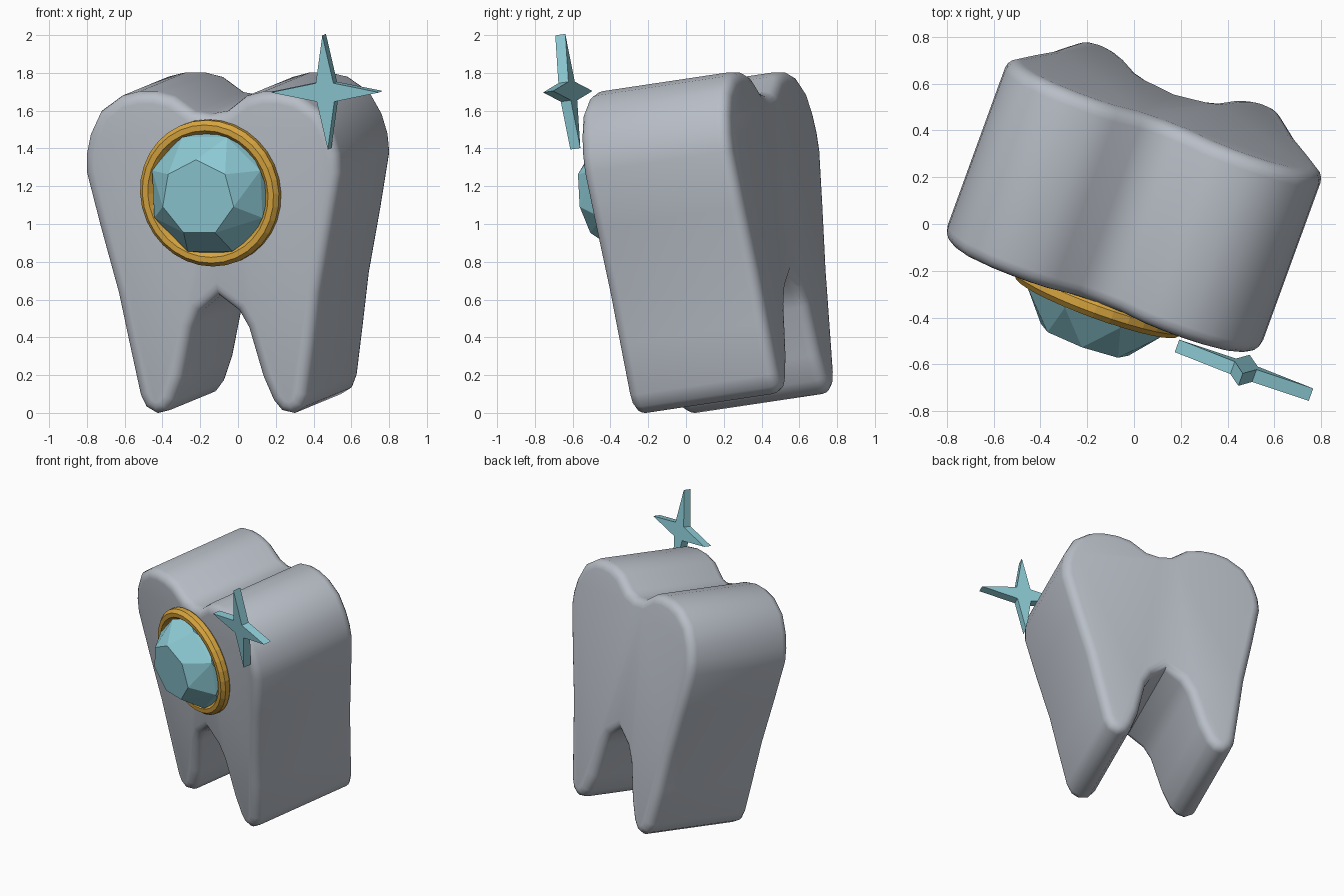
import bpy, bmesh, math
from mathutils import Matrix, Vector

cube = bpy.data.objects.get("Cube")
if cube:
    bpy.data.objects.remove(cube)

# The whole model is turned about z and leans forward
POSE = (Matrix.Translation((0.062, 0.255, 0.05))
        @ Matrix.Rotation(math.radians(-20), 4, 'Z')
        @ Matrix.Rotation(math.radians(8), 4, 'X'))
FACE = -0.42                     # depth of the tooth's front face
SETTING = Vector((0, 0, 1.188))  # centre of the jewel on that face


def material(name, color):
    m = bpy.data.materials.new(name)
    m.use_nodes = True
    m.diffuse_color = (*color, 1)
    bsdf = m.node_tree.nodes["Principled BSDF"]
    bsdf.inputs["Base Color"].default_value = (*color, 1)
    bsdf.inputs["Roughness"].default_value = 0.6
    return m


enamel = material("enamel_grey", (0.48, 0.515, 0.57))
gold = material("gold", (0.69, 0.38, 0.05))
aqua = material("aqua", (0.27, 0.60, 0.67))


def finish(bm, name, mat, smooth=None):
    bmesh.ops.recalc_face_normals(bm, faces=bm.faces)
    mesh = bpy.data.meshes.new(name)
    bm.to_mesh(mesh)
    bm.free()
    mesh.materials.append(mat)
    ob = bpy.data.objects.new(name, mesh)
    bpy.context.collection.objects.link(ob)
    ob.matrix_world = POSE
    if smooth:
        bpy.ops.object.select_all(action='DESELECT')
        ob.select_set(True)
        bpy.context.view_layer.objects.active = ob
        bpy.ops.object.shade_smooth_by_angle(angle=math.radians(smooth))
    return ob


def slab(outline, front, back):
    """Extrude an x-z outline from front to back depth."""
    bm = bmesh.new()
    face = bm.faces.new([bm.verts.new((x, front, z)) for x, z in outline])
    ext = bmesh.ops.extrude_face_region(bm, geom=[face], use_keep_orig=True)
    moved = [v for v in ext["geom"] if isinstance(v, bmesh.types.BMVert)]
    bmesh.ops.translate(bm, verts=moved, vec=(0, back - front, 0))
    return bm


# Tooth: half outline from crown dip round to the root fork, then mirrored
half = [(0.09, 1.615), (0.2, 1.695), (0.3, 1.72), (0.4, 1.72), (0.5, 1.697),
        (0.62, 1.616), (0.685, 1.495), (0.713, 1.39), (0.718, 1.29), (0.652, 0.99),
        (0.57, 0.646), (0.523, 0.374), (0.474, 0.1), (0.445, 0.035), (0.385, 0),
        (0.32, 0.015), (0.275, 0.07), (0.222, 0.2), (0.155, 0.46), (0.105, 0.55)]
outline = [(0, 1.6)] + half + [(0, 0.63)] + [(-x, z) for x, z in reversed(half)]
bm = slab(outline, FACE, -FACE)
rims = [e for e in bm.edges if abs(e.verts[0].co.y - e.verts[1].co.y) < 1e-4]
bmesh.ops.bevel(bm, geom=rims, offset=0.06, segments=4, profile=0.5,
                affect='EDGES', clamp_overlap=False)
finish(bm, "tooth", enamel, smooth=45)


# Gold ring: octagonal section swept round the jewel
bm = bmesh.new()
SEGS, SIDES = 32, 8
rings = []
for i in range(SEGS):
    a = math.tau * i / SEGS
    loop = []
    for j in range(SIDES):
        b = math.tau * (j + 0.5) / SIDES
        r = 0.354 + 0.04 * math.cos(b)
        y = FACE - 0.025 + 0.045 * math.sin(b)
        loop.append(bm.verts.new(SETTING + Vector((r * math.cos(a), y, r * math.sin(a)))))
    rings.append(loop)
for i in range(SEGS):
    p, q = rings[i], rings[(i + 1) % SEGS]
    for j in range(SIDES):
        k = (j + 1) % SIDES
        bm.faces.new((p[j], p[k], q[k], q[j]))
finish(bm, "gold_ring", gold)


# Jewel: hull of a base ring, a girdle ring and a seven-sided table
bm = bmesh.new()
for count, radius, depth, start in ((8, 0.325, FACE - 0.02, 0),
                                    (8, 0.33, FACE - 0.075, 22.5),
                                    (7, 0.205, FACE - 0.225, 90)):
    for i in range(count):
        a = math.radians(start) + math.tau * i / count
        bm.verts.new(SETTING + Vector((radius * math.cos(a), depth, radius * math.sin(a))))
bmesh.ops.convex_hull(bm, input=bm.verts)
bmesh.ops.dissolve_limit(bm, angle_limit=0.01, verts=bm.verts, edges=bm.edges)
finish(bm, "jewel", aqua)


# Sparkle: four-pointed star plate near the upper corner
points = []
for i in range(8):
    a = math.tau * i / 8
    r = 0.07 if i % 2 else 0.305
    points.append((0.685 + r * math.cos(a), 1.73 + r * math.sin(a)))
# Blunt-free tips: the plate keeps one thickness throughout
finish(slab(points, FACE - 0.06, FACE - 0.003), "sparkle", aqua)
